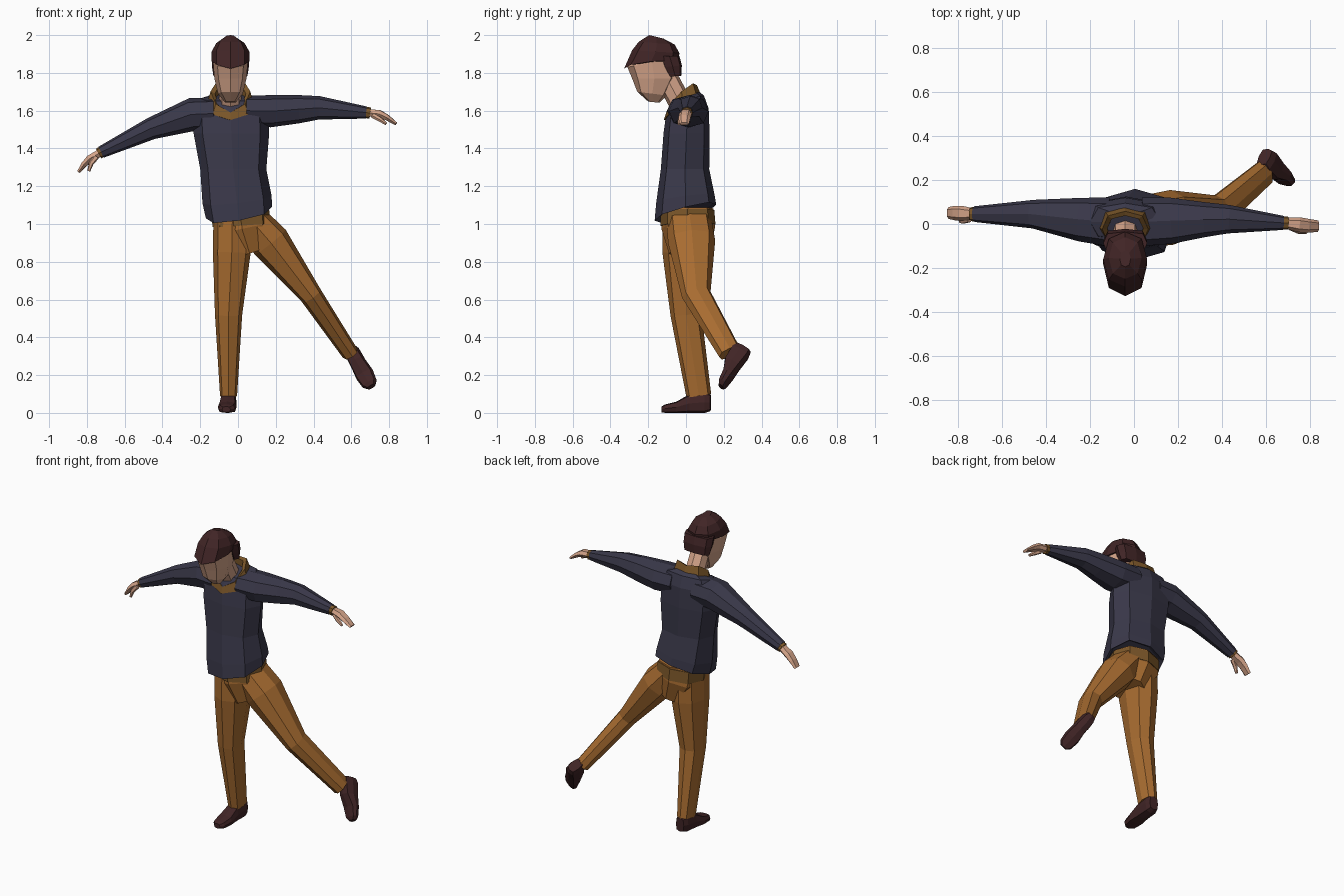
import bpy, bmesh, math
from mathutils import Vector as V


def material(name, rgb):
    m = bpy.data.materials.new(name)
    m.diffuse_color = (*rgb, 1)
    return m


NAVY = material("navy knit", (0.042, 0.040, 0.068))
OCHRE = material("ochre cloth", (0.39, 0.15, 0.03))
TRIM = material("dark ochre trim", (0.20, 0.095, 0.022))
SKIN = material("skin", (0.66, 0.37, 0.25))
DARK = material("dark brown", (0.052, 0.018, 0.019))
X, Y, Z = V((1, 0, 0)), V((0, 1, 0)), V((0, 0, 1))
MID = -0.04  # head and neck centre in x


def ring(c, u, v, n=8, p=0.85, arch=0):
    """Rounded-box ring around c; arch lifts its two sides."""
    pts = []
    for i in range(n):
        a = 2 * math.pi * i / n
        co, si = round(math.cos(a), 6), round(math.sin(a), 6)
        pts.append(V(c) + V(u) * math.copysign(abs(co) ** p, co)
                   + V(v) * math.copysign(abs(si) ** p, si) + Z * arch * abs(co))
    return pts


def loft(name, rings, mat, closed=False):
    bm = bmesh.new()
    vs = [[bm.verts.new(p) for p in r] for r in rings]
    n = len(vs[0])
    pairs = list(zip(vs, vs[1:])) + ([(vs[-1], vs[0])] if closed else [])
    for a, b in pairs:
        for i in range(n):
            j = (i + 1) % n
            bm.faces.new((a[i], a[j], b[j], b[i]))
    if not closed:
        bm.faces.new(vs[0])
        bm.faces.new(vs[-1])
    bmesh.ops.recalc_face_normals(bm, faces=bm.faces)
    me = bpy.data.meshes.new(name)
    bm.to_mesh(me)
    bm.free()
    me.materials.append(mat)
    ob = bpy.data.objects.new(name, me)
    bpy.context.collection.objects.link(ob)
    return ob


def tube(name, secs, mat, ref, n=8, p=0.85):
    """Sections (x, y, z, half width, half depth) swept along their path."""
    c = [V(s[:3]) for s in secs]
    rings = []
    for i, s in enumerate(secs):
        t = (c[min(i + 1, len(c) - 1)] - c[max(i - 1, 0)]).normalized()
        side = t.cross(ref).normalized()
        rings.append(ring(c[i], side * s[3], side.cross(t) * s[4], n, p))
    return loft(name, rings, mat)


def slab(fy, fz, by, bz, w, arch=0, p=0.85):
    """Ring given by its front and back points in the side view."""
    return ring((MID, (fy + by) / 2, (fz + bz) / 2), X * w,
                (0, (by - fy) / 2, (bz - fz) / 2), 8, p, arch)


# Sweater body: (x, y, z, half x, half y, side tilt, back tilt)
body = [(0.01, 0, 1.075, 0.15, 0.14, 0.03, 0.035),
        (0.005, -0.003, 1.06, 0.175, 0.163, 0.03, 0.042),
        (-0.005, -0.003, 1.13, 0.183, 0.155, 0.02, 0.02),
        (-0.025, -0.005, 1.29, 0.175, 0.128, 0, 0),
        (-0.035, 0.003, 1.48, 0.2, 0.122, 0, 0),
        (-0.04, 0.008, 1.60, 0.2, 0.112, 0, 0.01),
        (-0.04, 0.01, 1.665, 0.16, 0.085, 0, 0.015),
        (-0.04, 0.01, 1.68, 0.09, 0.06, 0, 0.02)]
loft("sweater_body", [ring((x, y, z), (a, 0, ta), (0, b, tb), 8, 0.78)
                      for x, y, z, a, b, ta, tb in body], NAVY)

# Sleeves, cuffs and hands
tube("right_sleeve", [(-0.12, 0.01, 1.585, 0.11, 0.085), (-0.24, 0.02, 1.58, 0.1, 0.088),
                      (-0.46, 0.045, 1.505, 0.065, 0.058), (-0.725, 0.045, 1.38, 0.036, 0.032)],
     NAVY, Z)
tube("left_sleeve", [(0.04, 0.01, 1.60, 0.11, 0.08), (0.17, 0.015, 1.597, 0.105, 0.085),
                     (0.32, 0.02, 1.608, 0.08, 0.075), (0.43, 0.022, 1.615, 0.065, 0.062),
                     (0.68, 0.005, 1.59, 0.032, 0.032)], NAVY, Z)
tube("right_cuff", [(-0.722, 0.045, 1.382, 0.033, 0.029),
                    (-0.738, 0.045, 1.373, 0.033, 0.029)], TRIM, Z)
tube("left_cuff", [(0.675, 0.005, 1.591, 0.03, 0.03),
                   (0.7, 0.004, 1.587, 0.03, 0.03)], TRIM, Z)
tube("right_palm", [(-0.72, 0.045, 1.383, 0.024, 0.022), (-0.785, 0.048, 1.345, 0.035, 0.022),
                    (-0.815, 0.05, 1.315, 0.033, 0.017), (-0.845, 0.05, 1.275, 0.027, 0.009)],
     SKIN, Z, 6)
tube("right_thumb", [(-0.75, 0.022, 1.355, 0.015, 0.015), (-0.778, 0.014, 1.32, 0.013, 0.013),
                     (-0.79, 0.012, 1.28, 0.008, 0.008)], SKIN, Y, 6)
tube("left_palm", [(0.68, 0.005, 1.59, 0.024, 0.022), (0.75, -0.003, 1.583, 0.034, 0.022),
                   (0.79, -0.008, 1.563, 0.032, 0.017), (0.838, -0.01, 1.53, 0.026, 0.009)],
     SKIN, Z, 6)
tube("left_thumb", [(0.715, -0.015, 1.575, 0.015, 0.015), (0.75, -0.032, 1.555, 0.013, 0.013),
                    (0.785, -0.038, 1.53, 0.008, 0.008)], SKIN, Z, 6)

# Trousers: seat, waistband and legs
tube("trouser_seat", [(0.015, 0.01, 1.08, 0.145, 0.135), (0.02, 0.012, 0.98, 0.15, 0.142),
                      (0.06, 0.02, 0.85, 0.08, 0.11)], OCHRE, Y)
tube("waistband", [(0.013, 0.008, 1.07, 0.152, 0.142),
                   (0.018, 0.01, 0.995, 0.154, 0.146)], TRIM, Y)
tube("standing_trouser_leg", [(-0.03, 0, 1.03, 0.1, 0.125), (-0.033, 0.0, 0.85, 0.1, 0.125),
                              (-0.05, 0.0, 0.52, 0.072, 0.082),
                              (-0.05, 0.068, 0.09, 0.045, 0.066)], OCHRE, Y)
tube("raised_trouser_leg", [(0.07, 0.015, 1.02, 0.09, 0.12), (0.17, 0.03, 0.905, 0.105, 0.125),
                            (0.385, 0.055, 0.625, 0.06, 0.078),
                            (0.592, 0.232, 0.318, 0.045, 0.062)], OCHRE, Y)


# Shoes: (distance forward, half width, top, sole) measured from the ankle
def shoe(name, ankle, forward, down):
    f, d = V(forward).normalized(), V(down)
    d = (d - f * d.dot(f)).normalized()
    s = f.cross(d)
    secs = [(-0.06, 0.03, 0.0, 0.09), (-0.03, 0.041, -0.012, 0.1), (0.05, 0.043, 0, 0.1),
            (0.12, 0.05, 0.04, 0.1), (0.18, 0.042, 0.055, 0.1), (0.2, 0.022, 0.066, 0.097)]
    loft(name, [ring(V(ankle) + f * k + d * (a + b) / 2, s * w, d * (b - a) / 2, 8, 0.6)
                for k, w, a, b in secs], DARK)


shoe("standing_shoe", (-0.05, 0.07, 0.1), (-0.06, -1, 0), (0, 0, -1))
shoe("raised_shoe", (0.6, 0.235, 0.32), (0.38, -0.58, -0.72), (0.5, 0.44, -0.74))

# Neck, collar and bowed head
tube("neck", [(MID, -0.1, 1.77, 0.058, 0.06), (MID, -0.02, 1.62, 0.06, 0.06)], SKIN, Y)
loft("collar", [slab(-0.118, 1.55, 0.085, 1.67, 0.125, 0.02),
                slab(-0.105, 1.59, 0.058, 1.735, 0.105, 0.04),
                slab(-0.08, 1.585, 0.038, 1.725, 0.082, 0.035),
                slab(-0.075, 1.55, 0.04, 1.66, 0.08)], TRIM, closed=True)
loft("head", [slab(-0.2, 1.648, -0.14, 1.642, 0.03), slab(-0.258, 1.70, -0.1, 1.68, 0.066),
              slab(-0.285, 1.77, -0.05, 1.77, 0.085), slab(-0.31, 1.83, -0.05, 1.88, 0.092),
              slab(-0.25, 1.93, -0.08, 1.93, 0.065)], SKIN)

# Hair: cap and nape
loft("hair_cap", [slab(-0.328, 1.822, -0.04, 1.85, 0.1, 0.025),
                  slab(-0.285, 1.92, -0.035, 1.905, 0.1),
                  slab(-0.25, 1.965, -0.06, 1.95, 0.075),
                  slab(-0.195, 2.0, -0.12, 1.982, 0.025)], DARK)
loft("hair_nape", [slab(-0.09, 1.78, -0.025, 1.785, 0.09, 0, 0.6),
                   slab(-0.12, 1.83, -0.022, 1.84, 0.098, 0, 0.6),
                   slab(-0.14, 1.89, -0.035, 1.89, 0.1, 0, 0.6)], DARK)
